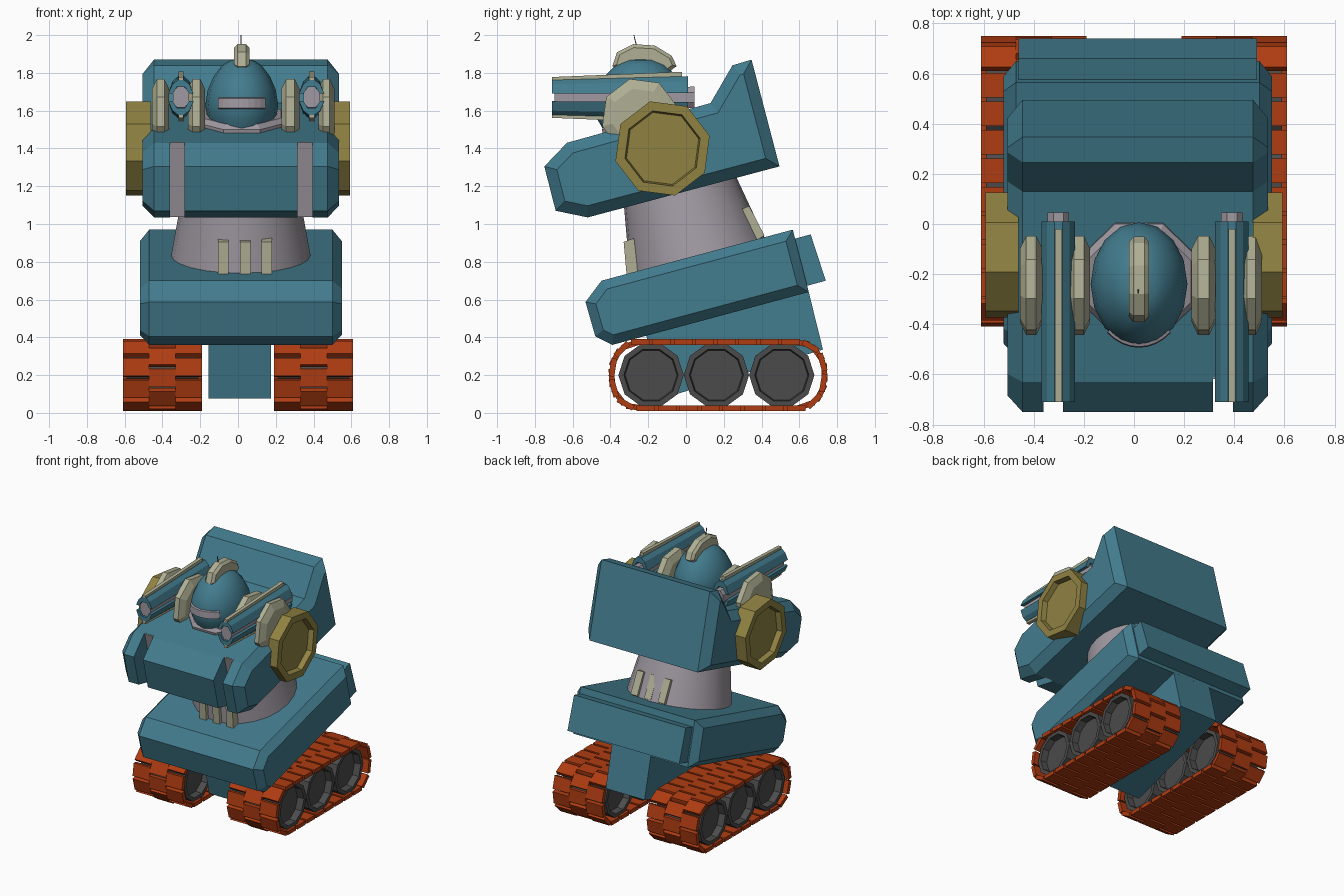
import bpy, bmesh, math
from mathutils import Vector, Matrix

if "Cube" in bpy.data.objects:
    bpy.data.objects.remove(bpy.data.objects["Cube"], do_unlink=True)


def material(name, *rgb):
    m = bpy.data.materials.new(name)
    m.use_nodes = True
    m.diffuse_color = (*rgb, 1)
    m.node_tree.nodes["Principled BSDF"].inputs["Base Color"].default_value = (*rgb, 1)
    return m


TEAL = material("teal_armour", .055, .2, .27)
RUST = material("rust_track", .43, .045, .006)
DARK = material("dark_wheel", .07, .07, .07)
GOLD = material("old_gold", .28, .225, .055)
PALE = material("pale_khaki", .43, .43, .30)
GREY = material("lilac_grey", .35, .32, .36)
TILT = math.radians(15)


def finish(bm, name, mat, smooth=None):
    bmesh.ops.recalc_face_normals(bm, faces=bm.faces)
    me = bpy.data.meshes.new(name)
    bm.to_mesh(me)
    bm.free()
    me.materials.append(mat)
    ob = bpy.data.objects.new(name, me)
    bpy.context.collection.objects.link(ob)
    if smooth:
        bpy.ops.object.select_all(action="DESELECT")
        ob.select_set(True)
        bpy.context.view_layer.objects.active = ob
        bpy.ops.object.shade_smooth_by_angle(angle=math.radians(smooth))
    return ob


def bridge(bm, a, b):
    """Join two vertex rings into a capped solid; return the caps."""
    n = len(a)
    for i in range(n):
        bm.faces.new((a[i], a[(i + 1) % n], b[(i + 1) % n], b[i]))
    return bm.faces.new(a[::-1]), bm.faces.new(b)


def prism(name, pts, x0, x1, mat, caps=(), bm=None):
    """Extrude a (y, z) outline along x; caps are (inset, outward push) steps."""
    own = bm is None
    bm = bm or bmesh.new()
    rings = [[bm.verts.new((x, y, z)) for y, z in pts] for x in (x0, x1)]
    ends = bridge(bm, *rings)
    if caps:
        bmesh.ops.recalc_face_normals(bm, faces=bm.faces)
    for face, sign in zip(ends, (-1, 1)):
        for inset, push in caps:
            bmesh.ops.inset_region(bm, faces=[face], thickness=inset, use_even_offset=True)
            for v in face.verts:
                v.co.x += sign * push
    return finish(bm, name, mat) if own else None


def ngon(y, z, r, n, turn=0):
    return [(y + r * math.cos(turn + math.tau * i / n),
             z + r * math.sin(turn + math.tau * i / n)) for i in range(n)]


def lathe(name, prof, n, mat, at, tilt=0, stretch=1, arc=math.tau, start=0, smooth=None):
    """Turn an (r, height) profile about a tilted axis."""
    bm = bmesh.new()
    vs = [bm.verts.new((r, 0, h)) for r, h in prof]
    es = [bm.edges.new(p) for p in zip(vs, vs[1:])]
    bmesh.ops.rotate(bm, verts=vs, matrix=Matrix.Rotation(start, 3, "Z"))
    bmesh.ops.spin(bm, geom=vs + es, axis=(0, 0, 1), cent=(0, 0, 0), angle=arc, steps=n)
    bmesh.ops.remove_doubles(bm, verts=bm.verts, dist=.0005)
    bm.transform(Matrix.Translation(at) @ Matrix.Rotation(tilt, 4, "X")
                 @ Matrix.Diagonal((1, stretch, 1, 1)))
    return finish(bm, name, mat, smooth)


def loft(name, half, cx, cz, y0, y1, grow, mat, flip=1):
    """Run a left-right symmetric (x, z) section along y, growing in height."""
    pts = half + [(-x, z) for x, z in reversed(half)]
    bm = bmesh.new()
    bridge(bm, *[[bm.verts.new((cx + x, y, cz + flip * z * g)) for x, z in pts]
                 for y, g in ((y0, 1), (y1, grow))])
    return finish(bm, name, mat)


# Lower hull, rear plate and the stem between the tracks
prism("lower_hull", [(-.48, .405), (-.39, .36), (.65, .64), (.565, .97), (-.447, .70), (-.532, .587)],
      -.47, .50, TEAL, [(.05, .05)])
prism("hull_rear_plate", [(.55, .915), (.66, .945), (.74, .70), (.63, .67)], -.46, .49, TEAL)
prism("hull_stem", [(-.13, .075), (.725, .335), (.645, .66), (-.22, .45)], -.155, .175, TEAL)

# Tracks: three staggered columns of pads around a rounded loop
MID = .17
front = [(-.30, .375), (-.365, .325), (-.395, .25), (-.395, .15), (-.365, .075), (-.30, .025)]
loop = front + [(2 * MID - y, z) for y, z in reversed(front)]
loop = [Vector(p) for p in loop]
spans = [(a, b, (b - a).length) for a, b in zip(loop, loop[1:] + loop[:1])]
LENGTH = sum(s[2] for s in spans)


def along(d):
    d %= LENGTH
    for a, b, size in spans:
        if d <= size:
            return a.lerp(b, d / size)
        d -= size
    return loop[0]


PADS = 24
for side, sx in (("left", 1), ("right", -1)):
    bm = bmesh.new()
    for col in range(3):
        for i in range(PADS):
            pitch = LENGTH / PADS
            d = (i + .5 * (col % 2)) * pitch
            a, b = along(d + .008), along(d + pitch - .008)
            t = (b - a).normalized()
            nrm = Vector((-t.y, t.x)) * .015
            lo = .19 + .14 * col
            prism("", [a - nrm, b - nrm, b + nrm, a + nrm], sx * lo, sx * (lo + .14), RUST, bm=bm)
    finish(bm, side + "_track", RUST)
    for k in range(3):
        prism(f"{side}_wheel_{k + 1}", ngon(-.185 + .346 * k, .2, .173, 10),
              *sorted((sx * .21, sx * .59)), DARK, [(.028, 0), (.006, -.05)])

# Waist with ribs front and back
lathe("waist", [(.375, -.03), (.31, .337), (.295, .42)], 24, GREY, (.015, .06, .83), TILT, smooth=30)
for k in range(3):
    x = -.077 + .115 * k
    prism(f"front_rib_{k + 1}", [(-.33, .905), (-.275, .925), (-.255, .74), (-.315, .735)],
          x - .028, x + .028, PALE)
    prism(f"rear_rib_{k + 1}", [(.295, 1.08), (.335, 1.095), (.415, .94), (.37, .91)],
          x - .028, x + .028, PALE)

# Torso with a raised back and two slots in the chest
torso = prism("torso", [(-.69, 1.07), (-.52, 1.035), (.495, 1.305), (.347, 1.87), (.246, 1.84),
                        (.13, 1.64), (-.63, 1.43), (-.75, 1.305)],
              -.445, .475, TEAL, [(.06, .06)])
for side, x in (("right", -.322), ("left", .355)):
    cutter = prism("slot_cutter", [(-1, 1.6), (-.655, 1.6), (-.47, .91), (-1, .91)], x - .039, x + .039, TEAL)
    mod = torso.modifiers.new("slot", "BOOLEAN")
    mod.operation, mod.object, mod.solver = "DIFFERENCE", cutter, "EXACT"
    bpy.context.view_layer.objects.active = torso
    bpy.ops.object.modifier_apply(modifier=mod.name)
    bpy.data.objects.remove(cutter, do_unlink=True)
    prism(side + "_chest_band", [(-.618, 1.432), (-.609, 1.434), (-.505, 1.04), (-.514, 1.038)],
          x - .039, x + .039, GREY)

# Shoulder drums, pads and guns on each side
jaw = [(.022, .055), (.043, .02), (.067, .02), (.045, .07), (.016, .092)]
jaw = jaw[::-1]
core = [(.02, .054), (.043, .025), (.043, -.025), (.02, -.054)]
rail = [(.014, .085), (.014, .108)]
for side, drum, pads, gx in (("right", (-.593, -.46), ((-.455, -.365), (-.265, -.175)), -.302),
                             ("left", (.475, .593), ((.23, .325), (.425, .51)), .39)):
    prism(side + "_shoulder_drum", ngon(-.124, 1.4, .258, 8, TILT), *drum, GOLD,
          [(.048, 0), (.008, -.04)])
    for k, (a, b) in enumerate(pads):
        prism(f"{side}_gun_mount_{k + 1}", ngon(-.245, 1.57, .205, 8, TILT),
              a + .025, b - .025, PALE, [(.05, .025)])
    loft(side + "_gun_core", core, gx, 1.67, -.695, .045, 1.05, GREY)
    for tag, flip in (("upper", 1), ("lower", -1)):
        loft(f"{side}_gun_{tag}_shell", jaw, gx, 1.67, -.71, .01, 1.22, TEAL, flip)
        loft(f"{side}_gun_{tag}_rail", rail, gx, 1.67, -.71, -.02, 1.26, PALE, flip)

# Collar, head, visor, crest and aerial
HX = .02
lathe("collar", [(0, -.08), (.25, -.08), (.25, .03), (.225, .055), (0, .055)], 8, GREY,
      (HX, -.215, 1.53), TILT, start=math.pi / 8)
lathe("head", [(0, 1.49), (.15, 1.49), (.182, 1.56), (.193, 1.63), (.18, 1.71), (.15, 1.78),
               (.105, 1.84), (.06, 1.868), (0, 1.875)], 16, TEAL, (HX, -.24, 0),
      stretch=1.28, smooth=35)
lathe("visor", [(.19, 1.61), (.198, 1.615), (.195, 1.665), (.185, 1.67)], 8, GREY, (HX, -.24, 0),
      stretch=1.28, arc=math.radians(80), start=math.radians(230))
prism("crest", [(-.39, 1.835), (-.365, 1.91), (-.28, 1.952), (-.165, 1.945), (-.075, 1.89),
                (-.05, 1.835), (-.1, 1.80), (-.32, 1.80)], HX - .022, HX + .022, PALE, [(.018, .018)])
prism("aerial", [(-.264, 1.94), (-.258, 1.94), (-.274, 2.0), (-.278, 2.0)], HX - .006, HX - .001, DARK)
